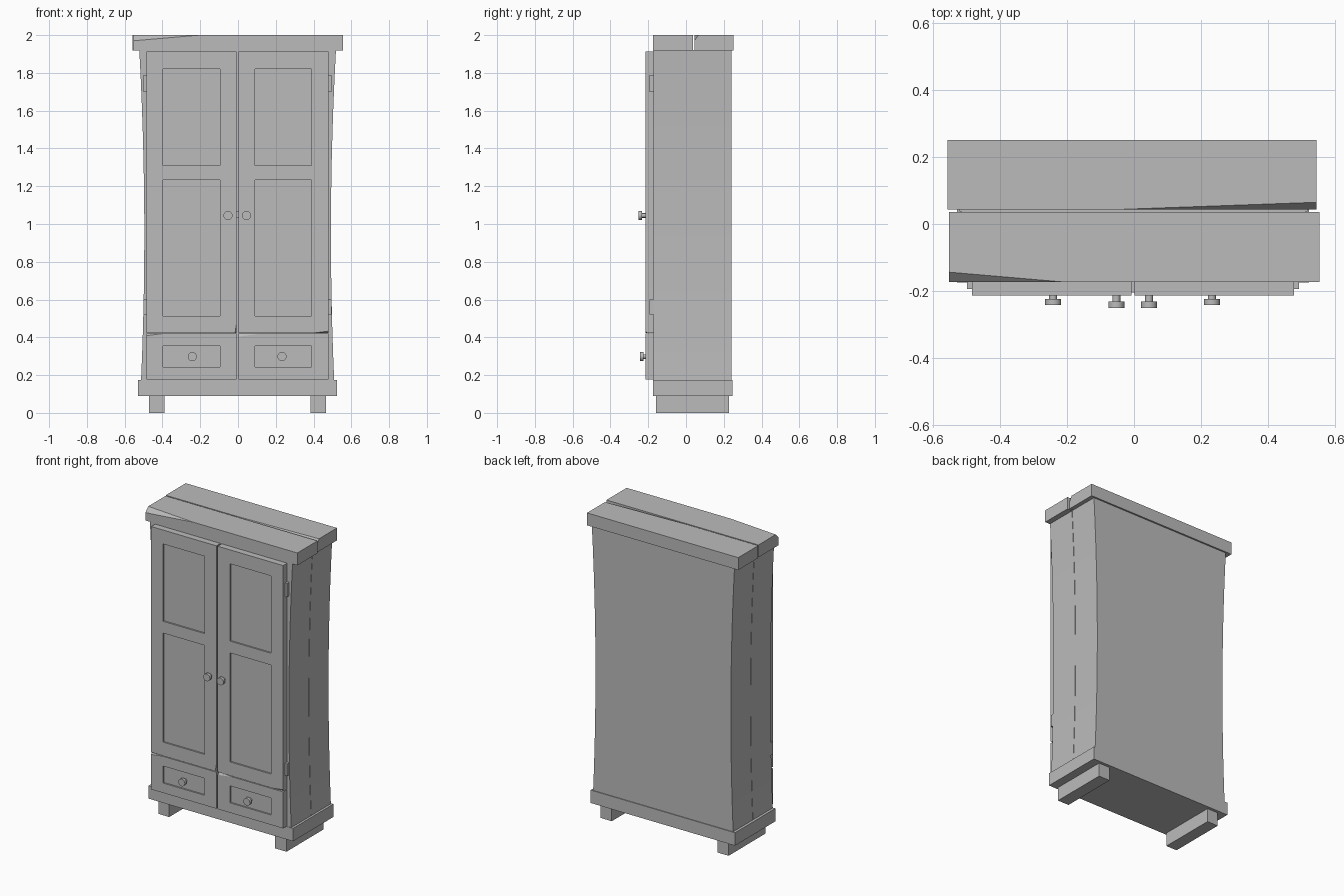
import bpy, bmesh
from math import pi
from mathutils import Vector, Matrix

if "Cube" in bpy.data.objects:
    bpy.data.objects.remove(bpy.data.objects["Cube"])

grey = bpy.data.materials.new("plain_grey")
grey.use_nodes = True
grey.diffuse_color = (0.5, 0.5, 0.5, 1)
grey.node_tree.nodes["Principled BSDF"].inputs["Base Color"].default_value = (0.5, 0.5, 0.5, 1)


def finish(name, bm, smooth=False):
    bmesh.ops.recalc_face_normals(bm, faces=bm.faces)
    me = bpy.data.meshes.new(name)
    bm.to_mesh(me)
    bm.free()
    me.materials.append(grey)
    ob = bpy.data.objects.new(name, me)
    bpy.context.collection.objects.link(ob)
    if smooth:
        bpy.ops.object.select_all(action="DESELECT")
        ob.select_set(True)
        bpy.context.view_layer.objects.active = ob
        bpy.ops.object.shade_smooth_by_angle(angle=pi / 6)
    return ob


def box_mesh(x, y, z):
    bm = bmesh.new()
    size = Vector((x[1] - x[0], y[1] - y[0], z[1] - z[0]))
    mid = Vector((sum(x), sum(y), sum(z))) / 2
    bmesh.ops.create_cube(bm, size=1, matrix=Matrix.Translation(mid) @ Matrix.Diagonal(size).to_4x4())
    return bm


def chip(bm, corner, dx, dy, dz):
    """Slice one corner off, with the given cut lengths along each axis."""
    c = Vector(corner)
    a, b, d = (c + Vector(v) for v in ((dx, 0, 0), (0, dy, 0), (0, 0, dz)))
    n = (b - a).cross(d - a).normalized()
    if n.dot(c - a) < 0:
        n.negate()
    geom = bm.verts[:] + bm.edges[:] + bm.faces[:]
    bmesh.ops.bisect_plane(bm, geom=geom, plane_co=a, plane_no=n, clear_outer=True)
    bmesh.ops.holes_fill(bm, edges=[e for e in bm.edges if e.is_boundary])


def box(name, x, y, z, cut=None):
    bm = box_mesh(x, y, z)
    if cut:
        chip(bm, *cut)
    return finish(name, bm)


def panelled(name, x, z, panel_x, panels, cut=None):
    """Front board whose face is split on a grid, with panel cells sunk in."""
    bm = box_mesh(x, (FRONT, -0.172), z)
    for axis, values in ((0, panel_x), (2, [v for p in panels for v in p])):
        for v in values:
            normal = Vector((0, 0, 0))
            normal[axis] = 1
            faces = [f for f in bm.faces if f.normal.y < -0.9]
            edges = list({e for f in faces for e in f.edges})
            bmesh.ops.bisect_plane(bm, geom=faces + edges, plane_co=normal * v, plane_no=normal)
            bm.normal_update()
    for lo, hi in panels:
        cell = []
        for f in bm.faces:
            c = f.calc_center_median()
            if f.normal.y < -0.9 and panel_x[0] < c.x < panel_x[1] and lo < c.z < hi:
                cell.append(f)
        new = bmesh.ops.extrude_face_region(bm, geom=cell)["geom"]
        bmesh.ops.delete(bm, geom=cell, context="FACES_ONLY")
        bmesh.ops.translate(bm, vec=(0, 0.01, 0), verts=[g for g in new if isinstance(g, bmesh.types.BMVert)])
    if cut:
        chip(bm, *cut)
    finish(name, bm)


def flared_body(name, y, inset=0.0, top=1.918):
    """Carcass section whose sides bow inwards at mid height."""
    bm = bmesh.new()
    steps = 12
    right, left = [], []
    for i in range(steps + 1):
        z = 0.17 + (top - 0.17) * i / steps
        w = 0.494 + 0.026 * ((z - 0.95) / 0.96) ** 2 - inset
        right.append((w - 0.002, y[0], z))
        left.append((-w - 0.002, y[0], z))
    face = bm.faces.new([bm.verts.new(p) for p in right + left[::-1]])
    new = bmesh.ops.extrude_face_region(bm, geom=[face])["geom"]
    bmesh.ops.translate(bm, vec=(0, y[1] - y[0], 0), verts=[g for g in new if isinstance(g, bmesh.types.BMVert)])
    finish(name, bm, True)


def knob(name, x, z, face_y, tip_y):
    bm = bmesh.new()
    for r, y0, y1 in ((0.012, FRONT + 0.012, face_y), (0.024, face_y, tip_y)):
        m = Matrix.Translation((x, (y0 + y1) / 2, z)) @ Matrix.Rotation(pi / 2, 4, "X")
        bmesh.ops.create_cone(bm, cap_ends=True, segments=20, radius1=r, radius2=r, depth=abs(y1 - y0), matrix=m)
    finish(name, bm, True)


FRONT = -0.214

# Feet and plinth
box("right_foot", (-0.47, -0.39), (-0.16, 0.227), (0, 0.095))
box("left_foot", (0.383, 0.466), (-0.16, 0.227), (0, 0.095))
box("plinth", (-0.53, 0.524), (-0.175, 0.246), (0.09, 0.175))

# Carcass: two halves around a recessed core that shows in the seam
flared_body("front_carcass", (-0.172, 0.034))
flared_body("back_carcass", (0.037, 0.241))
flared_body("seam_core", (0.02, 0.05), 0.006, 1.922)

# Crown boards, each with one chipped corner
box("front_crown", (-0.554, 0.555), (-0.174, 0.036), (1.918, 2.0),
    ((-0.554, -0.174, 2.0), 0.35, 0.03, -0.03))
box("back_crown", (-0.558, 0.546), (0.044, 0.252), (1.918, 2.0),
    ((0.546, 0.044, 2.0), -0.58, 0.021, -0.03))

# Doors and drawers
door_panels = ((0.513, 1.232), (1.31, 1.82))
drawer_panels = ((0.243, 0.355),)
right_x, left_x = (-0.484, -0.008), (0.002, 0.479)
right_px, left_px = (-0.397, -0.095), (0.09, 0.39)
panelled("right_door", right_x, (0.423, 1.912), right_px, door_panels,
         ((-0.008, FRONT, 0.423), -0.008, 0.01, 0.05))
panelled("left_door", left_x, (0.423, 1.912), left_px, door_panels,
         ((0.479, FRONT, 0.423), -0.08, 0.01, 0.01))
panelled("right_drawer", right_x, (0.178, 0.419), right_px, drawer_panels,
         ((-0.484, FRONT, 0.419), 0.08, 0.01, -0.01))
panelled("left_drawer", left_x, (0.178, 0.419), left_px, drawer_panels,
         ((0.002, FRONT, 0.419), 0.11, 0.01, -0.015))

# Latch between the doors
box("door_latch", (-0.01, 0.004), (-0.205, -0.172), (1.035, 1.065))

# Hinges
for level, z in (("lower", (0.52, 0.6)), ("upper", (1.7, 1.79))):
    box(level + "_right_hinge", (-0.5, -0.48), (-0.194, -0.168), z)
    box(level + "_left_hinge", (0.475, 0.494), (-0.194, -0.168), z)

# Knobs
for side, door_x, drawer_x in (("right", -0.053, -0.242), ("left", 0.045, 0.233)):
    knob(side + "_door_knob", door_x, 1.045, -0.232, -0.251)
    knob(side + "_drawer_knob", drawer_x, 0.298, -0.224, -0.243)
